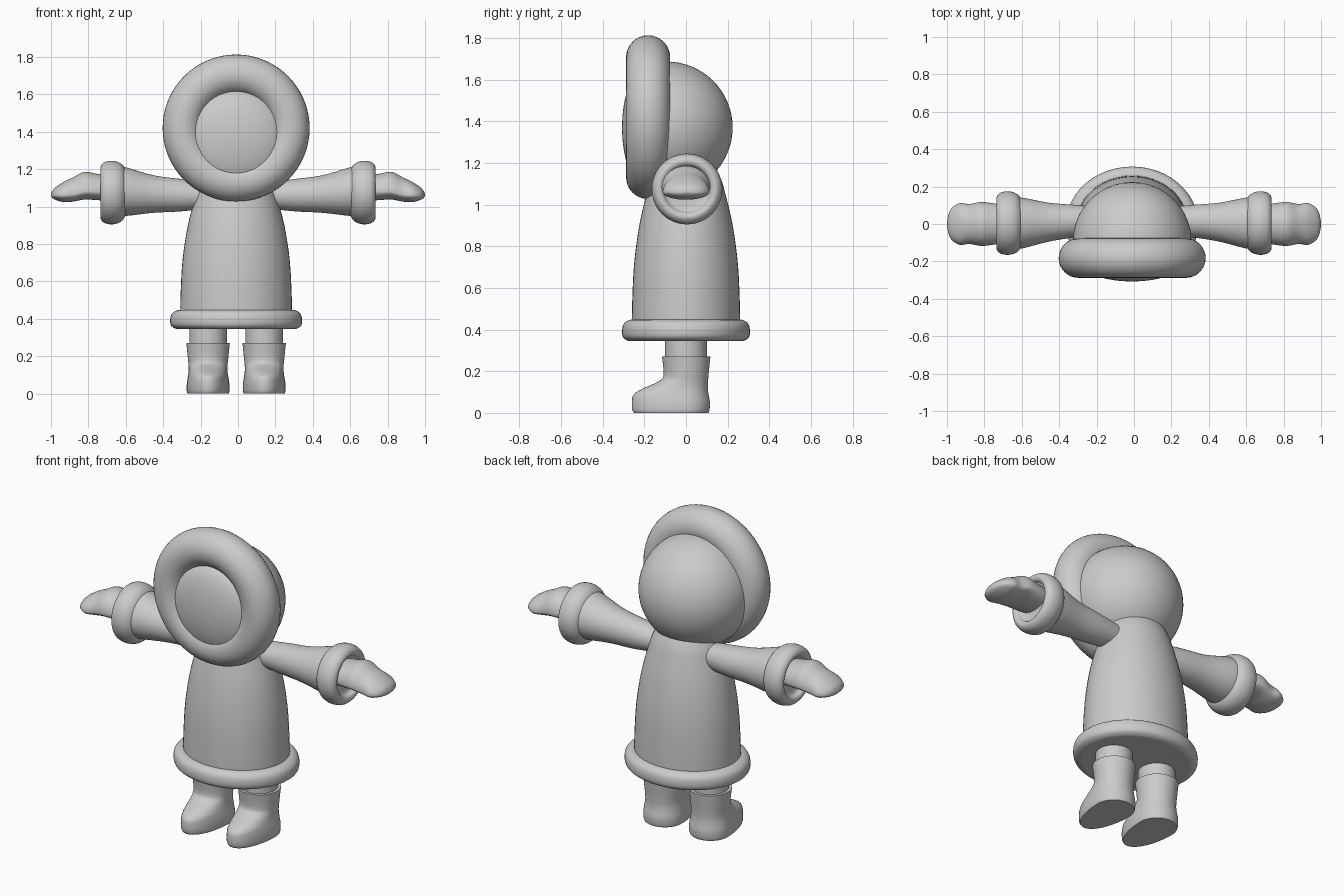
import bpy, bmesh
from math import sin, cos, pi
from mathutils import Matrix, Vector

cube = bpy.data.objects.get("Cube")
if cube:
    bpy.data.objects.remove(cube)

grey = bpy.data.materials.new("plain_grey")
grey.use_nodes = True
grey.diffuse_color = (0.6, 0.6, 0.6, 1)
grey.node_tree.nodes["Principled BSDF"].inputs["Base Color"].default_value = (0.6, 0.6, 0.6, 1)

CX = -0.01       # body centre line
DEPTH = 0.87     # coat depth relative to its width


def finish(name, bm):
    bmesh.ops.recalc_face_normals(bm, faces=bm.faces)
    mesh = bpy.data.meshes.new(name)
    bm.to_mesh(mesh)
    bm.free()
    mesh.materials.append(grey)
    obj = bpy.data.objects.new(name, mesh)
    bpy.context.collection.objects.link(obj)
    bpy.ops.object.select_all(action='DESELECT')
    obj.select_set(True)
    bpy.context.view_layer.objects.active = obj
    bpy.ops.object.shade_smooth_by_angle(angle=0.75)
    return obj


def smooth_rows(rows, steps=4):
    """Catmull-Rom interpolation between section rows."""
    out = []
    for i in range(len(rows) - 1):
        p = [rows[max(i - 1, 0)], rows[i], rows[i + 1], rows[min(i + 2, len(rows) - 1)]]
        for s in range(steps):
            t = s / steps
            out.append([b + 0.5 * t * (c - a + t * (2 * a - 5 * b + 4 * c - d + t * (3 * (b - c) + d - a)))
                        for a, b, c, d in zip(*p)])
    return out + [list(rows[-1])]


def loft(name, rows, place, segs=48):
    """Row: position, centre u, centre v, half width u, extent +v, extent -v."""
    bm = bmesh.new()
    rings = []
    for t, cu, cv, ru, up, down in smooth_rows(rows):
        ring = []
        for k in range(segs):
            a = 2 * pi * k / segs
            v = cv + sin(a) * (up if sin(a) > 0 else down)
            ring.append(bm.verts.new(place(t, cu + ru * cos(a), v)))
        rings.append(ring)
    for a, b in zip(rings, rings[1:]):
        for k in range(segs):
            n = (k + 1) % segs
            bm.faces.new((a[k], a[n], b[n], b[k]))
    bm.faces.new(rings[0])
    bm.faces.new(rings[-1])
    return finish(name, bm)


def upright(x):
    return lambda t, u, v: (x + u, v, t)


def sideways(side):
    return lambda t, u, v: (side * t, u, v)


def round_rows(profile, cu=0, cv=0, squash=1):
    return [(t, cu, cv, r, r * squash, r * squash) for t, r in profile]


def sphere(name, centre, radii, cut_y=None):
    bm = bmesh.new()
    bmesh.ops.create_uvsphere(bm, u_segments=64, v_segments=32, radius=1)
    turn = Matrix.Rotation(pi / 2, 4, 'X')
    move = Matrix.Translation(centre) @ Matrix.Diagonal((*radii, 1)) @ turn
    bmesh.ops.transform(bm, matrix=move, verts=bm.verts)
    if cut_y is not None:
        bmesh.ops.bisect_plane(bm, geom=bm.verts[:] + bm.edges[:] + bm.faces[:],
                               plane_co=Vector((0, cut_y, 0)), plane_no=(0, -1, 0), clear_outer=True)
    return finish(name, bm)


# Coat body and padded hem
loft("coat", round_rows([(0.40, 0.298), (0.5, 0.298), (0.71, 0.287), (0.9, 0.258), (1.05, 0.218),
                         (1.13, 0.19), (1.2, 0.145), (1.25, 0.07), (1.26, 0.01)], squash=DEPTH), upright(CX))
loft("coat_hem", round_rows([(0.345, 0.29), (0.346, 0.32), (0.363, 0.347), (0.393, 0.353),
                             (0.425, 0.345), (0.445, 0.318), (0.45, 0.27)], squash=DEPTH), upright(CX))

# Hood, padded ring and face
sphere("hood", (CX, -0.093, 1.37), (0.317, 0.317, 0.317), cut_y=-0.2)
sphere("face", (CX, -0.222, 1.37), (0.25, 0.085, 0.25))
bpy.ops.mesh.primitive_torus_add(major_radius=0.287, minor_radius=0.106, major_segments=72,
                                 minor_segments=32, location=(CX, -0.182, 1.42), rotation=(pi / 2, 0, 0))
ring = bpy.context.object
ring.name = ring.data.name = "hood_ring"
ring.data.materials.append(grey)
bpy.ops.object.shade_smooth_by_angle(angle=0.75)

sleeve = [(0.1, 0.01, 1.058, 0.07, 0.062, 0.062), (0.3, 0.015, 1.061, 0.086, 0.086, 0.086),
          (0.45, 0.01, 1.067, 0.103, 0.1, 0.1), (0.6, 0.005, 1.08, 0.136, 0.13, 0.13),
          (0.65, 0.005, 1.08, 0.136, 0.13, 0.13)]
cuff = round_rows([(0.602, 0.12), (0.61, 0.14), (0.635, 0.161), (0.675, 0.17), (0.715, 0.162),
                   (0.734, 0.14), (0.728, 0.118), (0.705, 0.1), (0.695, 0.02)], 0.005, 1.075)
mitten = [(0.68, 0, 1.08, 0.098, 0.085, 0.05), (0.76, 0, 1.08, 0.112, 0.096, 0.045),
          (0.82, 0, 1.08, 0.117, 0.106, 0.042), (0.88, 0, 1.065, 0.107, 0.092, 0.038),
          (0.93, 0, 1.06, 0.112, 0.073, 0.036), (0.97, 0, 1.06, 0.09, 0.047, 0.026),
          (0.99, 0, 1.06, 0.058, 0.028, 0.016), (1.0, 0, 1.06, 0.01, 0.006, 0.004)]
boot = [(0, 0, 0, 0.11, 0.108, 0.25), (0.015, 0, 0, 0.114, 0.113, 0.258), (0.05, 0, 0, 0.114, 0.115, 0.26),
        (0.09, 0, 0, 0.108, 0.108, 0.25), (0.12, 0, 0, 0.104, 0.105, 0.2), (0.15, 0, 0, 0.104, 0.106, 0.135),
        (0.18, 0, 0, 0.107, 0.108, 0.108), (0.27, 0, 0, 0.116, 0.117, 0.115)]

# Paired limbs
for label, side in (("left", 1), ("right", -1)):
    loft(label + "_sleeve", sleeve, sideways(side))
    loft(label + "_cuff", cuff, sideways(side))
    loft(label + "_mitten", mitten, sideways(side))
    leg_x = CX + side * 0.15
    loft(label + "_leg", round_rows([(0.2, 0.1), (0.4, 0.1)]), upright(leg_x))
    loft(label + "_boot", boot, upright(leg_x))
